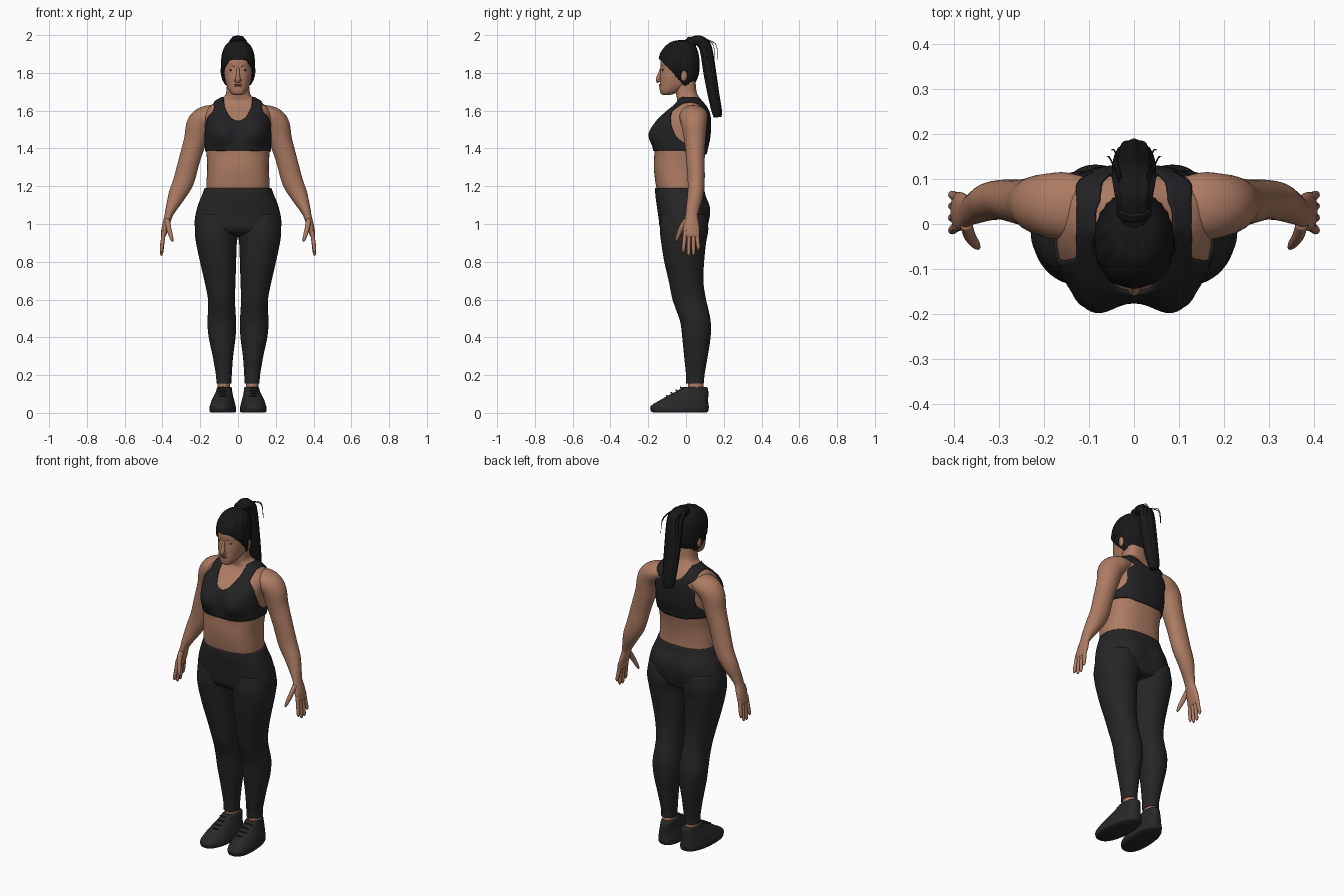
import bpy, bmesh, math
from mathutils import Vector


def material(name, r, g, b):
    m = bpy.data.materials.new(name)
    m.diffuse_color = (r, g, b, 1)
    return m


SKIN = material("skin", 0.42, 0.20, 0.125)
TOP = material("top fabric", 0.016, 0.016, 0.018)
LEGGING = material("legging fabric", 0.019, 0.019, 0.019)
HAIR = material("hair", 0.009, 0.009, 0.010)
SHOE = material("shoe", 0.021, 0.021, 0.022)
LIPS = material("lips", 0.27, 0.095, 0.075)
EYE = material("eye", 0.03, 0.018, 0.014)


def spline(rows, n):
    """Catmull-Rom interpolation of profile rows."""
    out = []
    for i in range(len(rows) - 1):
        p0, p1, p2, p3 = (rows[max(0, min(len(rows) - 1, i + k))] for k in (-1, 0, 1, 2))
        for j in range(n):
            t = j / n
            out.append([0.5 * (2 * b + (c - a) * t + (2 * a - 5 * b + 4 * c - d) * t * t
                               + (3 * b - a - 3 * c + d) * t ** 3)
                        for a, b, c, d in zip(p0, p1, p2, p3)])
    return out + [list(rows[-1])]


def ring(c, u, v, seg, e=2.0, groove=0, n=9):
    pts = []
    for k in range(seg):
        a = 2 * math.pi * k / seg
        ca, sa = math.cos(a), math.sin(a)
        g = 1 + groove * math.cos(n * a)
        pts.append(c + u * (g * math.copysign(abs(ca) ** (2 / e), ca))
                   + v * (g * math.copysign(abs(sa) ** (2 / e), sa)))
    return pts


def skin_rings(name, rings, mat, mirror=False, keep=None, offset=None):
    """Skin a stack of rings; optionally keep only some faces as a thickened shell."""
    bm = bmesh.new()
    loops = [[bm.verts.new(p) for p in r] for r in rings]
    seg = len(loops[0])
    for a, b in zip(loops, loops[1:]):
        for k in range(seg):
            bm.faces.new((a[k], a[(k + 1) % seg], b[(k + 1) % seg], b[k]))
    for lp in (loops[0], loops[-1]):
        mid = bm.verts.new(sum((v.co for v in lp), Vector()) / seg)
        for k in range(seg):
            bm.faces.new((lp[k], lp[(k + 1) % seg], mid))
    bmesh.ops.recalc_face_normals(bm, faces=bm.faces)
    bm.normal_update()
    if keep:
        cut = [f for f in bm.faces if not keep(f.calc_center_median())]
        moves = [(v, v.co + v.normal * offset(v.co)) for v in bm.verts]
        for v, p in moves:
            v.co = p
        bmesh.ops.delete(bm, geom=cut, context='FACES')
        for _ in range(6):  # relax the cut edge into a clean curve
            edge = {v: [e.other_vert(v).co.copy() for e in v.link_edges if e.is_boundary]
                    for v in bm.verts if v.is_boundary}
            for v, nb in edge.items():
                if len(nb) == 2:
                    v.co = v.co * 0.5 + (nb[0] + nb[1]) * 0.25
    me = bpy.data.meshes.new(name)
    bm.to_mesh(me)
    bm.free()
    me.polygons.foreach_set("use_smooth", [True] * len(me.polygons))
    me.materials.append(mat)
    ob = bpy.data.objects.new(name, me)
    bpy.context.collection.objects.link(ob)
    if keep:
        s = ob.modifiers.new("thickness", 'SOLIDIFY')
        s.thickness, s.offset = 0.009, -1
    if mirror:
        ob.modifiers.new("mirror", 'MIRROR')
    return ob


def slices(rows, e=2.0, seg=48, n=6, bumps=(), skew=0):
    """Horizontal cross-sections from rows (z, x0, x1, y_front, y_back)."""
    out = []
    for z, x0, x1, y0, y1 in spline(rows, n):
        r = ring(Vector(((x0 + x1) / 2, (y0 + y1) / 2, z)), Vector(((x1 - x0) / 2, 0, 0)),
                 Vector((0, (y1 - y0) / 2, 0)), seg, e)
        for p in r:
            s = (p.y - (y0 + y1) / 2) / max(1e-4, (y1 - y0) / 2)
            for bx, bz, sx, sz, amp in bumps:   # soft swellings, front if amp < 0
                w = max(0, s if amp > 0 else -s) ** 0.7
                for sx_ in (-bx, bx):
                    p.y += amp * w * math.exp(-((p.x - sx_) / sx) ** 2 - ((z - bz) / sz) ** 2)
            p.x -= skew * p.y
        out.append(r)
    return out


def sym(rows):
    return [(z, -w, w, a, b) for z, w, a, b in rows]


def tube(name, rows, mat, side=(0, 1, 0), mirror=True, seg=16, n=5, groove=0):
    """Tube along rows (x, y, z, radius across, radius along side axis)."""
    pts, rings = spline(rows, n), []
    for i, p in enumerate(pts):
        a, b = pts[max(0, i - 1)], pts[min(len(pts) - 1, i + 1)]
        t = (Vector(b[:3]) - Vector(a[:3])).normalized()
        v = Vector(side)
        v = (v - t * v.dot(t)).normalized()
        rings.append(ring(Vector(p[:3]), v.cross(t) * p[3], v * p[4], seg, 2, groove))
    return skin_rings(name, rings, mat, mirror)


def blob(name, loc, size, mat, mirror=False):
    rows = [(math.cos(a) * -size[2], math.sin(a)) for a in (math.pi * k / 8 for k in range(9))]
    rings = [ring(Vector(loc) + Vector((0, 0, z)), Vector((size[0] * max(s, .01), 0, 0)),
                  Vector((0, size[1] * max(s, .01), 0)), 16) for z, s in rows]
    return skin_rings(name, rings, mat, mirror)


# Torso and neck
torso = slices(sym([
    (1.16, .168, -.150, .088), (1.22, .167, -.162, .085), (1.30, .163, -.170, .090),
    (1.38, .167, -.167, .105), (1.46, .172, -.163, .122), (1.54, .174, -.148, .126),
    (1.59, .170, -.105, .119), (1.625, .148, -.066, .104), (1.65, .112, -.048, .086),
    (1.675, .074, -.050, .068), (1.70, .062, -.055, .056), (1.76, .058, -.055, .050)]),
    e=2.5, seg=128, n=9, bumps=[(.095, 1.475, .06, .06, -.043)])
skin_rings("torso", torso, SKIN)


# Sports top: shell over the torso with neck scoop and arm openings
def in_top(p):
    x, y, z = abs(p.x), p.y, p.z
    if z < 1.385 - 0.1 * max(0, y):
        return False
    depth = .125 if y < 0.03 else .075
    if (x / .075) ** 2 + ((z - 1.665) / depth) ** 2 < 1 or z > 1.668:
        return False
    if x > .125 and ((y - .02) / .10) ** 2 + ((z - 1.56) / .14) ** 2 < 1:
        return False
    return not (y > .04 and x > .085 + 1.3 * abs(z - 1.58) and z > 1.50)


skin_rings("sports_top", torso, TOP, keep=in_top, offset=lambda p: .007)

# Leggings: hips and two legs
skin_rings("legging_hips", slices(sym([
    (.935, .10, -.06, .04), (.95, .19, -.115, .095), (.98, .226, -.138, .110), (1.03, .228, -.145, .116),
    (1.10, .212, -.155, .114), (1.15, .192, -.162, .102), (1.19, .177, -.164, .095)]),
    e=2.3, seg=80, bumps=[(.085, 1.07, .07, .07, .017)]), LEGGING)
skin_rings("legging_leg", slices([
    (.155, .035, .115, .001, .096), (.20, .033, .117, .000, .098), (.30, .026, .134, -.010, .115),
    (.40, .013, .155, -.020, .130), (.48, .010, .162, -.030, .131), (.55, .014, .158, -.054, .118),
    (.61, .016, .160, -.074, .104), (.70, .013, .178, -.092, .092), (.80, .010, .201, -.115, .096),
    (.90, .006, .222, -.131, .106), (.97, -.004, .228, -.138, .118), (1.05, .01, .215, -.13, .11)],
    e=2.15, seg=48), LEGGING, mirror=True)

# Ankles and shoes
skin_rings("ankle", slices([(.09, .045, .105, .01, .09), (.13, .042, .108, .01, .092),
                            (.18, .043, .107, .01, .09)], seg=32), SKIN, mirror=True)
skin_rings("shoe", slices([
    (.003, .014, .142, -.178, .112), (.010, .009, .147, -.186, .118), (.030, .010, .147, -.189, .121),
    (.045, .014, .143, -.176, .119), (.065, .020, .138, -.142, .117), (.09, .028, .128, -.098, .118),
    (.115, .034, .118, -.050, .118), (.132, .037, .114, -.024, .114), (.138, .042, .109, -.015, .108)],
    e=2.3, skew=.07), SHOE, mirror=True)
for k in range(4):
    y, z = -.10 + .025 * k, .092 + .0145 * k
    tube("lace", [(.06, y + .008, z - .008, .004, .004), (.082, y - .003, z, .004, .004),
                  (.104, y + .008, z - .008, .004, .004)], SHOE, seg=8)

# Arms with palms, fingers and thumbs
tube("arm", [
    (.09, .040, 1.590, .035, .060), (.155, .040, 1.572, .058, .075), (.202, .043, 1.53, .068, .068),
    (.227, .047, 1.44, .060, .056), (.257, .050, 1.34, .056, .049), (.287, .054, 1.23, .055, .045),
    (.322, .050, 1.155, .046, .042), (.355, .035, 1.08, .029, .035), (.369, .029, 1.04, .021, .033),
    (.383, .028, .99, .019, .042), (.394, .028, .945, .015, .043), (.396, .028, .930, .009, .038)],
    SKIN, seg=32, n=6)
for y0, y1, tip in ((-.004, -.014, .85), (.017, .014, .832), (.038, .040, .835), (.058, .065, .862)):
    tube("finger", [(.392, y0, .965, .011, .011), (.399, (y0 + y1) / 2, .91, .0105, .0105),
                    (.405, y1, tip + .015, .009, .009), (.406, y1, tip, .004, .004)], SKIN, seg=12)
tube("thumb", [(.374, .002, 1.02, .014, .016), (.366, -.026, .975, .013, .014),
               (.353, -.045, .93, .010, .010), (.347, -.053, .908, .005, .005)], SKIN, seg=12)

# Head
head = slices(sym([
    (1.683, .018, -.122, -.085), (1.69, .034, -.134, -.060), (1.71, .050, -.139, -.015),
    (1.74, .063, -.139, .030), (1.78, .072, -.138, .052), (1.82, .076, -.134, .060),
    (1.86, .078, -.135, .060), (1.90, .074, -.126, .055), (1.935, .060, -.100, .042),
    (1.955, .040, -.070, .020), (1.963, .008, -.03, -.01)]), e=2.2, seg=96, n=8,
    bumps=[(.032, 1.817, .016, .013, .0)])
skin_rings("head", head, SKIN)
skin_rings("hair_cap", head, HAIR,
           keep=lambda p: p.z > max(1.735, 1.868 - 1.15 * max(0, p.y + .125)),
           offset=lambda p: .010 + .0014 * math.cos(22 * math.atan2(p.x, p.y - .03)))

# Facial features
tube("nose", [(0, -.130, 1.825, .007, .007), (0, -.138, 1.795, .010, .009), (0, -.146, 1.766, .014, .013),
              (0, -.141, 1.752, .012, .010)], SKIN, side=(1, 0, 0), mirror=False)
blob("nostril_wing", (.011, -.138, 1.759), (.008, .010, .008), SKIN, True)
blob("eye", (.032, -.1215, 1.815), (.014, .006, .0055), EYE, True)
tube("eyebrow", [(.015, -.131, 1.832, .003, .003), (.034, -.124, 1.839, .003, .003),
                 (.052, -.108, 1.833, .002, .002)], HAIR, side=(0, 0, 1), seg=8)
blob("upper_lip", (0, -.137, 1.738), (.023, .006, .0045), LIPS)
blob("lower_lip", (0, -.137, 1.731), (.020, .006, .0045), LIPS)
blob("ear", (.078, -.012, 1.785), (.009, .018, .030), SKIN, True)

# Side locks, ponytail and loose strands
for y, low in ((-.055, 1.785), (-.040, 1.765)):
    tube("side_lock", [(.078, y - .012, 1.85, .008, .010), (.085, y, 1.815, .007, .009),
                       (.083, y + .006, 1.785, .006, .008), (.080, y + .002, low, .003, .004)], HAIR, seg=10)
tube("ponytail", [
    (0, -.005, 1.935, .035, .038), (0, .030, 1.962, .026, .034), (0, .066, 1.970, .028, .042),
    (0, .096, 1.947, .032, .047), (0, .110, 1.900, .033, .048), (0, .127, 1.79, .033, .047),
    (0, .146, 1.68, .030, .043), (0, .162, 1.60, .027, .036), (0, .167, 1.565, .020, .026)],
    HAIR, side=(1, 0, 0), mirror=False, seg=72, n=7, groove=.045)
tube("hair_tie", [(0, .020, 1.958, .031, .038), (0, .036, 1.968, .031, .039)], HAIR,
     side=(1, 0, 0), mirror=False, seg=24)
for x, y in ((.055, .10), (.060, .14), (.050, .155)):
    tube("loose_strand", [(.02, .06, 1.99, .002, .002), (x - .01, y, 1.955, .002, .002),
                          (x, y + .01, 1.87, .001, .001)], HAIR, seg=6)
